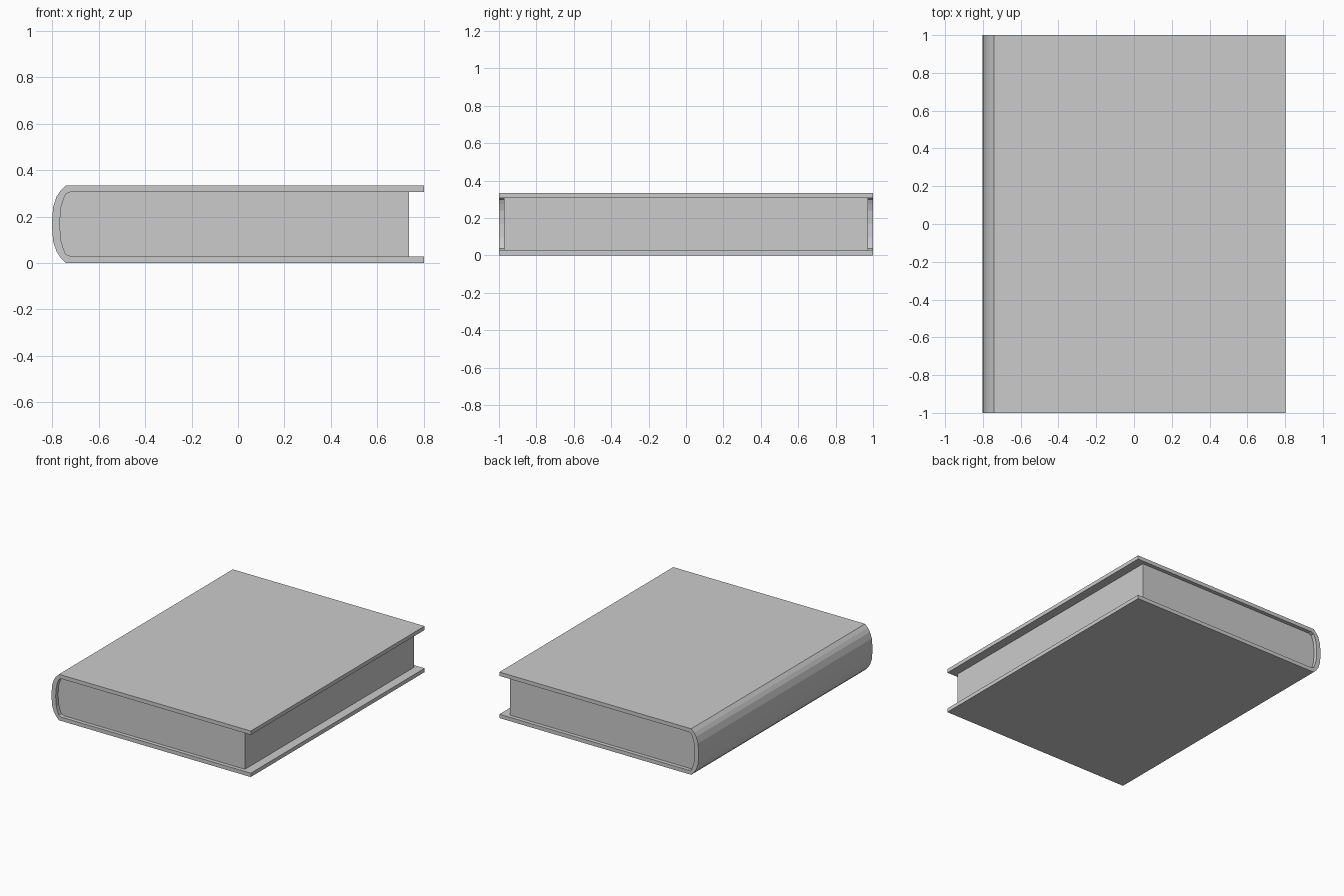
import bpy, bmesh

if "Cube" in bpy.data.objects:
    bpy.data.objects.remove(bpy.data.objects["Cube"])

H = 0.335          # total thickness
MID = H / 2


def mirrored(upper):
    """Complete an upper half profile (ending at mid height) with its lower half."""
    return upper + [(x, H - z) for x, z in reversed(upper[:-1])]


def make_object(name, build):
    mesh = bpy.data.meshes.new(name)
    bm = bmesh.new()
    build(bm)
    bmesh.ops.recalc_face_normals(bm, faces=bm.faces)
    bm.to_mesh(mesh)
    bm.free()
    obj = bpy.data.objects.new(name, mesh)
    bpy.context.collection.objects.link(obj)
    return obj


def extrude_y(bm, faces, depth):
    ret = bmesh.ops.extrude_face_region(bm, geom=faces)
    verts = [v for v in ret["geom"] if isinstance(v, bmesh.types.BMVert)]
    bmesh.ops.translate(bm, verts=verts, vec=(0, depth, 0))


# Cover: two boards joined by a rounded spine, from matching outer and inner profiles
outer = mirrored([(0.803, H), (-0.742, H), (-0.765, 0.312), (-0.782, 0.287),
                  (-0.797, 0.243), (-0.803, MID)])
inner = mirrored([(0.803, 0.307), (-0.72, 0.307), (-0.742, 0.298), (-0.752, 0.275),
                  (-0.763, 0.24), (-0.769, MID)])


def build_cover(bm):
    a = [bm.verts.new((x, -1, z)) for x, z in outer]
    b = [bm.verts.new((x, -1, z)) for x, z in inner]
    faces = [bm.faces.new((a[i], a[i + 1], b[i + 1], b[i])) for i in range(len(a) - 1)]
    extrude_y(bm, faces, 2)


# Page block: follows the inside of the spine, inset from the other three edges
pages = [(0.737, z) if x > 0 else (x, z) for x, z in inner]


def build_pages(bm):
    face = bm.faces.new([bm.verts.new((x, -0.972, z)) for x, z in pages])
    extrude_y(bm, [face], 1.944)


make_object("book_cover", build_cover)
make_object("page_block", build_pages)
